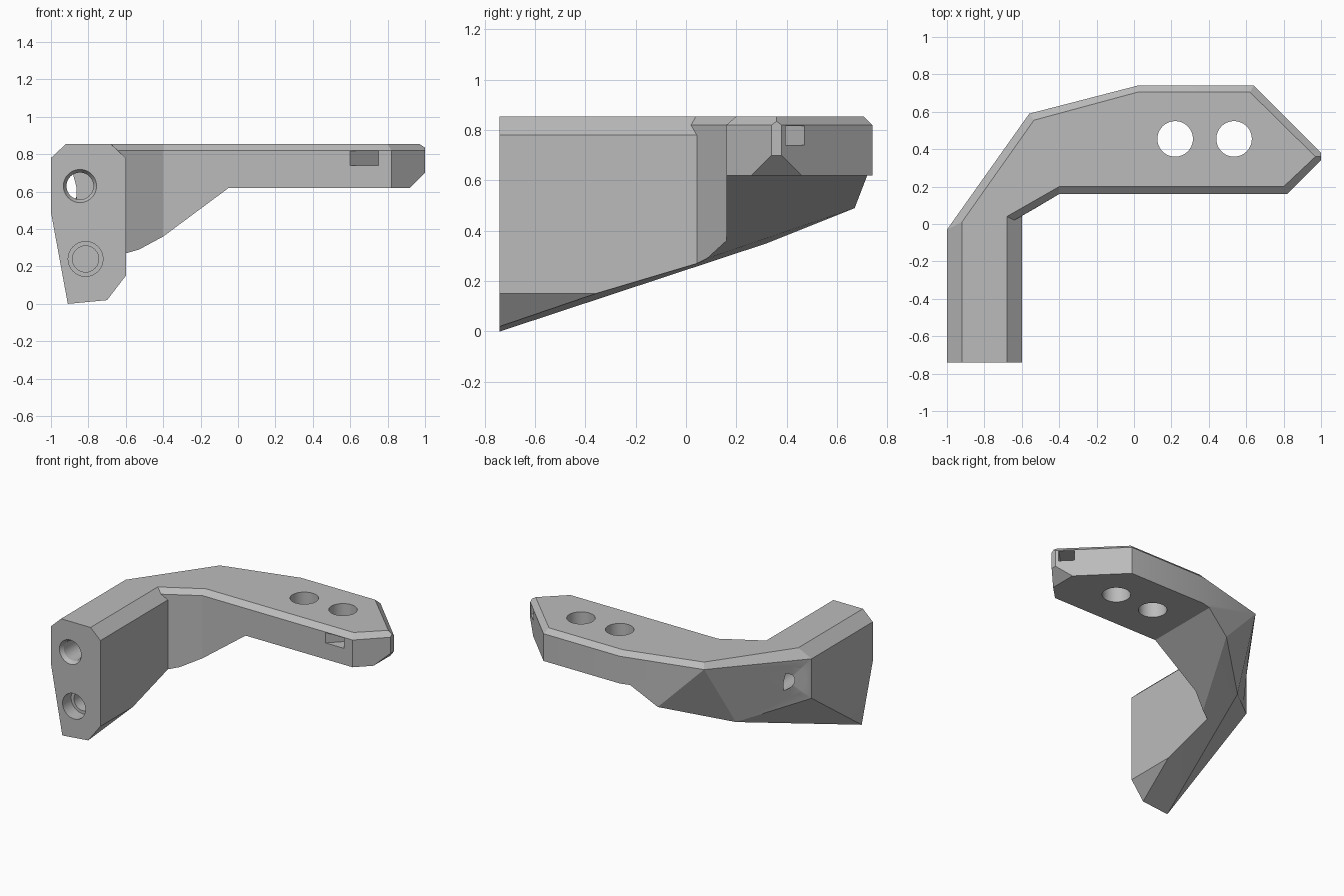
import bpy, bmesh, math
from mathutils import Matrix, Vector

cube = bpy.data.objects.get("Cube")
if cube:
    bpy.data.objects.remove(cube, do_unlink=True)

grey = bpy.data.materials.new("plain grey")
grey.use_nodes = True
grey.diffuse_color = (0.5, 0.5, 0.5, 1)
grey.node_tree.nodes["Principled BSDF"].inputs["Base Color"].default_value = (0.5, 0.5, 0.5, 1)


def add_object(name, bm):
    bmesh.ops.recalc_face_normals(bm, faces=bm.faces[:])
    mesh = bpy.data.meshes.new(name)
    bm.to_mesh(mesh)
    bm.free()
    mesh.materials.append(grey)
    obj = bpy.data.objects.new(name, mesh)
    bpy.context.scene.collection.objects.link(obj)
    return obj


def cut(target, tool):
    """Subtract the tool, using the first solver that gives a sound result."""
    tool.hide_render = True
    mod = target.modifiers.new("cut", 'BOOLEAN')
    mod.operation, mod.object = 'DIFFERENCE', tool
    result = None
    for solver in ('EXACT', 'MANIFOLD', 'FLOAT'):
        mod.solver = solver
        bpy.context.view_layer.update()
        graph = bpy.context.evaluated_depsgraph_get()
        mesh = bpy.data.meshes.new_from_object(target.evaluated_get(graph))
        if len(mesh.vertices) > len(target.data.vertices):
            result = mesh
            break
    target.modifiers.remove(mod)
    if result:
        target.data = result
    bpy.data.objects.remove(tool, do_unlink=True)


def bore(name, start, end, r1, r2=None):
    a, b = Vector(start), Vector(end)
    turn = (b - a).to_track_quat('Z', 'Y').to_matrix().to_4x4()
    bm = bmesh.new()
    bmesh.ops.create_cone(bm, cap_ends=True, segments=48, radius1=r1,
                          radius2=r1 if r2 is None else r2, depth=(b - a).length,
                          matrix=Matrix.Translation((a + b) / 2) @ turn)
    return add_object(name, bm)


TOP, RIM, LOW, FRONT = 0.855, 0.82, 0.62, -0.74
corners = {}


def name_corners(letters, points):
    corners.update(zip(letters, points))


# Front end of the arm, as an x, z profile
name_corners("abcdefgh", [(x, FRONT, z) for x, z in (
    (-0.92, TOP), (-1, 0.78), (-1, 0.49), (-0.91, 0),
    (-0.7, 0.02), (-0.6, 0.15), (-0.6, 0.78), (-0.68, TOP))])
# Section where the arm meets the elbow, and the end of the lower inner chamfer
name_corners("ijklmnopq", [
    (-0.92, 0.01, TOP), (-1, -0.03, 0.78), (-1, -0.03, 0.49), (-0.63, 0.32, 0.35),
    (-0.6, 0.043, 0.27), (-0.6, 0.043, 0.78), (-0.64, 0.02, RIM), (-0.68, 0.04, TOP),
    (-0.6, -0.36, 0.15)])
# Section where the elbow meets the wing
name_corners("rstuvwx", [
    (-0.535, 0.555, TOP), (-0.56, 0.59, RIM), (-0.24, 0.67, 0.49), (-0.53, 0.083, 0.29),
    (-0.4, 0.16, 0.36), (-0.4, 0.16, RIM), (-0.4, 0.2, TOP)])
# Pointed wing: top, chamfered rim, underside and undercut tip
name_corners("ABCD", [(x, y, TOP) for x, y in (
    (0.02, 0.705), (0.62, 0.705), (0.97, 0.36), (0.8, 0.2))])
name_corners("EFGHI", [(x, y, RIM) for x, y in (
    (0.02, 0.74), (0.64, 0.74), (1, 0.38), (1, 0.34), (0.82, 0.16))])
name_corners("JKLMNOP", [(x, y, LOW) for x, y in (
    (-0.05, 0.72), (0.02, 0.74), (0.64, 0.74), (0.92, 0.46),
    (0.92, 0.26), (0.82, 0.16), (-0.05, 0.16))])
name_corners("QRS", [(1, 0.38, 0.7), (1, 0.34, 0.7), (1, 0.36, 0.835)])

arm = "abcdefgh abji bckj cdk dlk gnoph efq fgnmq deqml"
elbow = "ijsr jkls slt wvumno wopx mutl"
wing = "airABCDxph stJKE rsEA AEFB EKLF FLMQG GQRHS HRNOI IOPvw xwID DIHSC CSGFB JKLMNOP MQRN PJtuv"

bm = bmesh.new()
verts = {letter: bm.verts.new(p) for letter, p in corners.items()}
for face in f"{arm} {elbow} {wing}".split():
    bm.faces.new([verts[letter] for letter in face])
bracket = add_object("angled_bracket", bm)

# Vertical holes through the wing
for x in (0.22, 0.535):
    cut(bracket, bore("wing_hole", (x, 0.455, 0.4), (x, 0.455, 1), 0.095))


# Bores along the arm: through hole with rear pocket, and stepped blind hole
def arm_bore(x, z, y1, y2, r1, r2=None):
    cut(bracket, bore("arm_bore", (x, y1, z), (x, y2, z), r1, r2))


arm_bore(-0.845, 0.63, -0.8, 0.1, 0.072)
arm_bore(-0.845, 0.63, -0.75, -0.71, 0.095, 0.07)
arm_bore(-0.845, 0.63, -0.02, 0.8, 0.13)
arm_bore(-0.815, 0.24, -0.8, -0.64, 0.093)
arm_bore(-0.815, 0.24, -0.7, -0.4, 0.07)

# Diagonal strap channel across the tip
bm = bmesh.new()
bmesh.ops.create_cube(bm, size=1, matrix=Matrix.Translation((0.81, 0.295, 0.778))
                      @ Matrix.Rotation(math.radians(45), 4, 'Z')
                      @ Matrix.Diagonal((0.8, 0.106, 0.076, 1)))
cut(bracket, add_object("strap_channel", bm))

# Crisp edges, smooth bores
bracket.data.shade_smooth()
bracket.data.set_sharp_from_angle(angle=math.radians(15))
